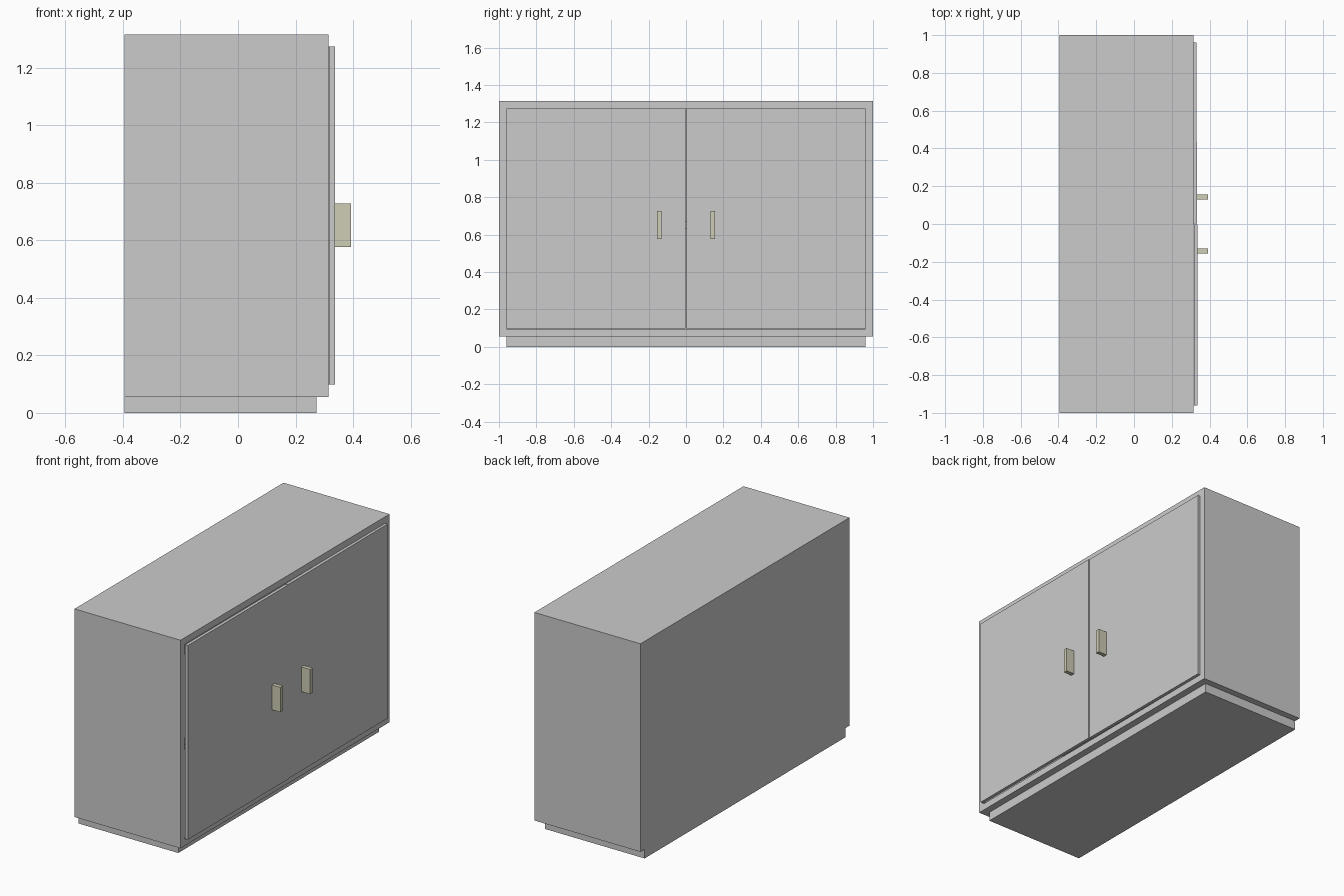
import bpy
import math

if "Cube" in bpy.data.objects:
    bpy.data.objects.remove(bpy.data.objects["Cube"])


def box(name, x, y, z, mat=None):
    """Axis-aligned box from (min, max) ranges."""
    spans = (x, y, z)
    bpy.ops.mesh.primitive_cube_add(size=1, location=[(a + b) / 2 for a, b in spans])
    ob = bpy.context.object
    ob.name = name
    ob.scale = [b - a for a, b in spans]
    bpy.ops.object.transform_apply(location=False, rotation=False, scale=True)
    if mat:
        ob.data.materials.append(mat)
    return ob


handle_mat = bpy.data.materials.new("handle_finish")
handle_mat.diffuse_color = (0.62, 0.61, 0.46, 1)
handle_mat.use_nodes = True
handle_mat.node_tree.nodes["Principled BSDF"].inputs["Base Color"].default_value = handle_mat.diffuse_color

BACK, FRONT = -0.395, 0.315
T = 0.04                      # panel thickness
Z0, Z1 = 0.055, 1.315         # carcass bottom and top

# Hollow carcass, cut from a solid block
carcass = box("carcass", (BACK, FRONT), (-1, 1), (Z0, Z1))
cavity = box("cavity_cutter", (BACK + T, FRONT + 0.1), (-1 + T, 1 - T), (Z0 + T, Z1 - T))
cut = carcass.modifiers.new("hollow", 'BOOLEAN')
cut.operation = 'DIFFERENCE'
cut.solver = 'EXACT'
cut.object = cavity
bpy.context.view_layer.objects.active = carcass
bpy.ops.object.modifier_apply(modifier="hollow")
bpy.data.objects.remove(cavity, do_unlink=True)

# Inner shelf and recessed plinth
box("shelf", (BACK + T, 0.27), (-1 + T, 1 - T), (0.63, 0.67))
box("plinth", (BACK, 0.272), (-0.96, 0.96), (0, Z0))

# Pair of doors with upright handles
for side, label in ((-1, "left"), (1, "right")):
    y = sorted((side * 0.003, side * 0.96))
    door = box(label + "_door", (0.318, 0.337), y, (0.098, 1.274))
    if side > 0:              # this door sits very slightly further in at its hinge
        door.location.x -= 0.005
        door.rotation_euler.z = math.radians(0.25)
    y = sorted((side * 0.13, side * 0.155))
    box(label + "_handle", (0.333, 0.392), y, (0.577, 0.727), handle_mat)
